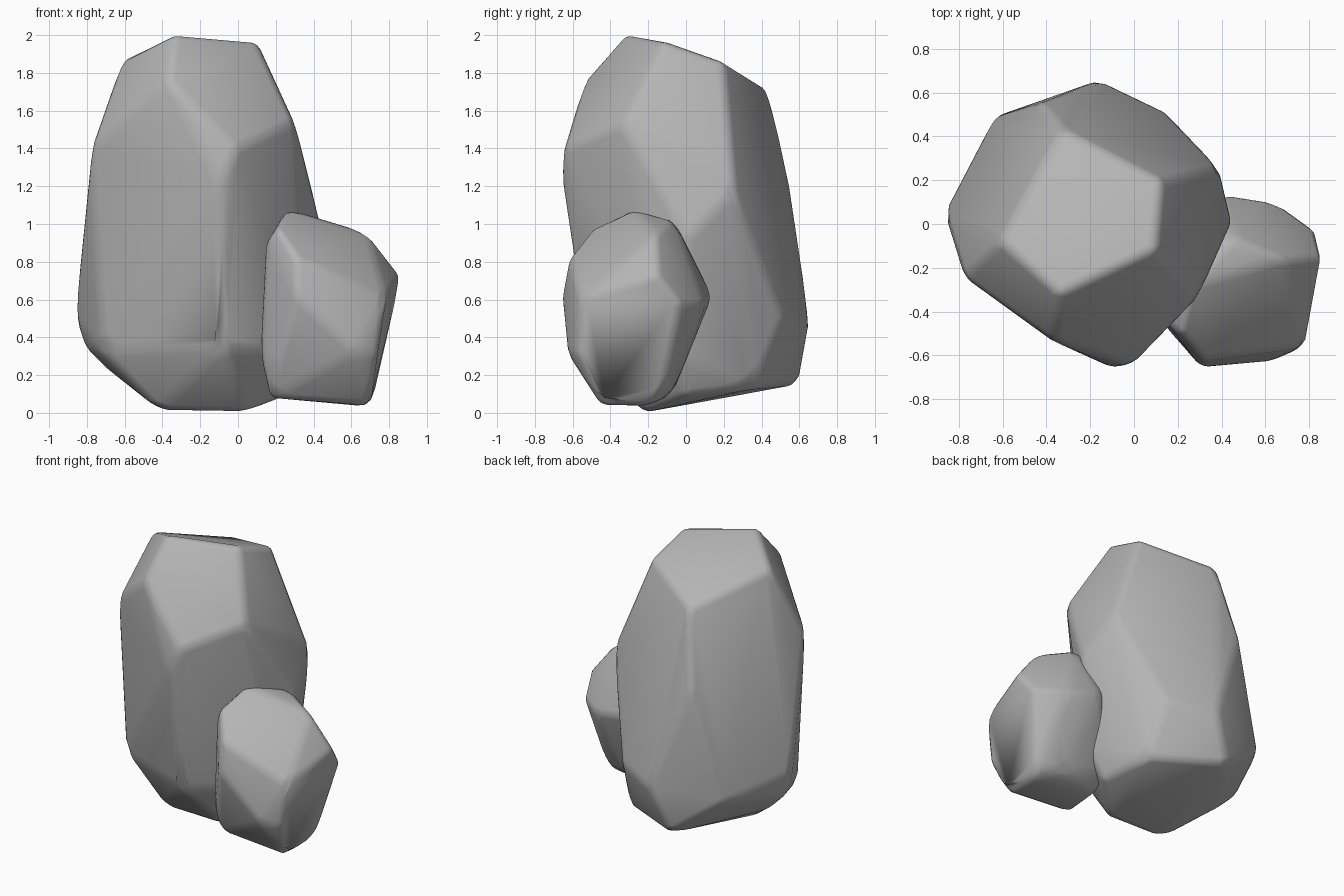
import bpy, bmesh, math

cube = bpy.data.objects.get("Cube")
if cube:
    bpy.data.objects.remove(cube, do_unlink=True)

# One plain stone colour
stone = bpy.data.materials.new("stone_grey")
stone.use_nodes = True
colour = (0.46, 0.46, 0.46, 1)
stone.diffuse_color = colour
bsdf = stone.node_tree.nodes["Principled BSDF"]
bsdf.inputs["Base Color"].default_value = colour
bsdf.inputs["Roughness"].default_value = 0.9


def convex(bm):
    """Wrap the vertices in their convex hull and merge nearly flat facets."""
    bmesh.ops.delete(bm, geom=bm.edges[:] + bm.faces[:], context='EDGES_FACES')
    hull = bmesh.ops.convex_hull(bm, input=bm.verts[:])
    loose = {g for g in hull["geom_interior"] + hull["geom_unused"]
             if isinstance(g, bmesh.types.BMVert)}
    bmesh.ops.delete(bm, geom=list(loose), context='VERTS')


def rock(name, corners, bevel):
    """Convex stone chiselled from its corners, with softened edges."""
    bm = bmesh.new()
    for c in corners:
        bm.verts.new(c)
    convex(bm)
    bmesh.ops.dissolve_limit(bm, angle_limit=math.radians(8),
                             verts=bm.verts[:], edges=bm.edges[:])
    bmesh.ops.bevel(bm, geom=bm.edges[:], offset=bevel, offset_type='OFFSET',
                    segments=3, profile=0.5, affect='EDGES', clamp_overlap=True)
    bmesh.ops.remove_doubles(bm, verts=bm.verts[:], dist=0.002)
    bmesh.ops.recalc_face_normals(bm, faces=bm.faces[:])
    for f in bm.faces:
        f.smooth = True
    me = bpy.data.meshes.new(name)
    bm.to_mesh(me)
    bm.free()
    me.materials.append(stone)
    ob = bpy.data.objects.new(name, me)
    bpy.context.collection.objects.link(ob)


# Tall boulder: crown, shoulders, flanks, base
rock("large_rock", [
    (-.34, -.32, 2.01), (.1, -.12, 1.97), (.13, .2, 1.86), (-.33, .44, 1.71), (-.62, -.08, 1.87),
    (-.37, -.54, 1.76),
    (-.01, -.65, 1.4), (-.1, -.66, 1.22), (.3, -.33, 1.54), (.39, .26, 1.18), (-.78, -.24, 1.41),
    (-.43, .55, 1.2), (.45, .01, .93), (.15, .51, .5), (-.16, .66, .47), (-.64, .49, .42),
    (-.87, .05, .52), (-.81, .05, .34), (-.72, -.24, .33), (-.08, -.53, .35), (.36, -.05, .3),
    (-.29, .6, .15), (.19, .36, .13), (-.68, .05, .22), (.27, 0, .09), (.04, -.22, 0),
    (-.42, -.22, .01),
], .05)

# Small boulder leaning on its front corner
rock("small_rock", [
    (.26, -.28, 1.08), (.45, -.06, 1.02), (.69, -.16, .95), (.55, -.5, .77),
    (.15, -.45, .9), (.21, -.5, .98), (.31, -.62, .82), (.31, -.66, .62), (.62, -.63, .32),
    (.78, -.56, .61), (.74, -.57, .31), (.86, -.15, .73), (.83, -.03, .58),
    (.65, .1, .57), (.4, .14, .62), (.15, -.05, .9), (.12, -.44, .3), (.2, -.53, .28),
    (.72, -.13, .1), (.52, -.07, .1), (.18, -.05, .2),
    (.7, -.45, .04), (.66, -.2, .035), (.17, -.45, .08), (.2, -.15, .08),
], .035)
